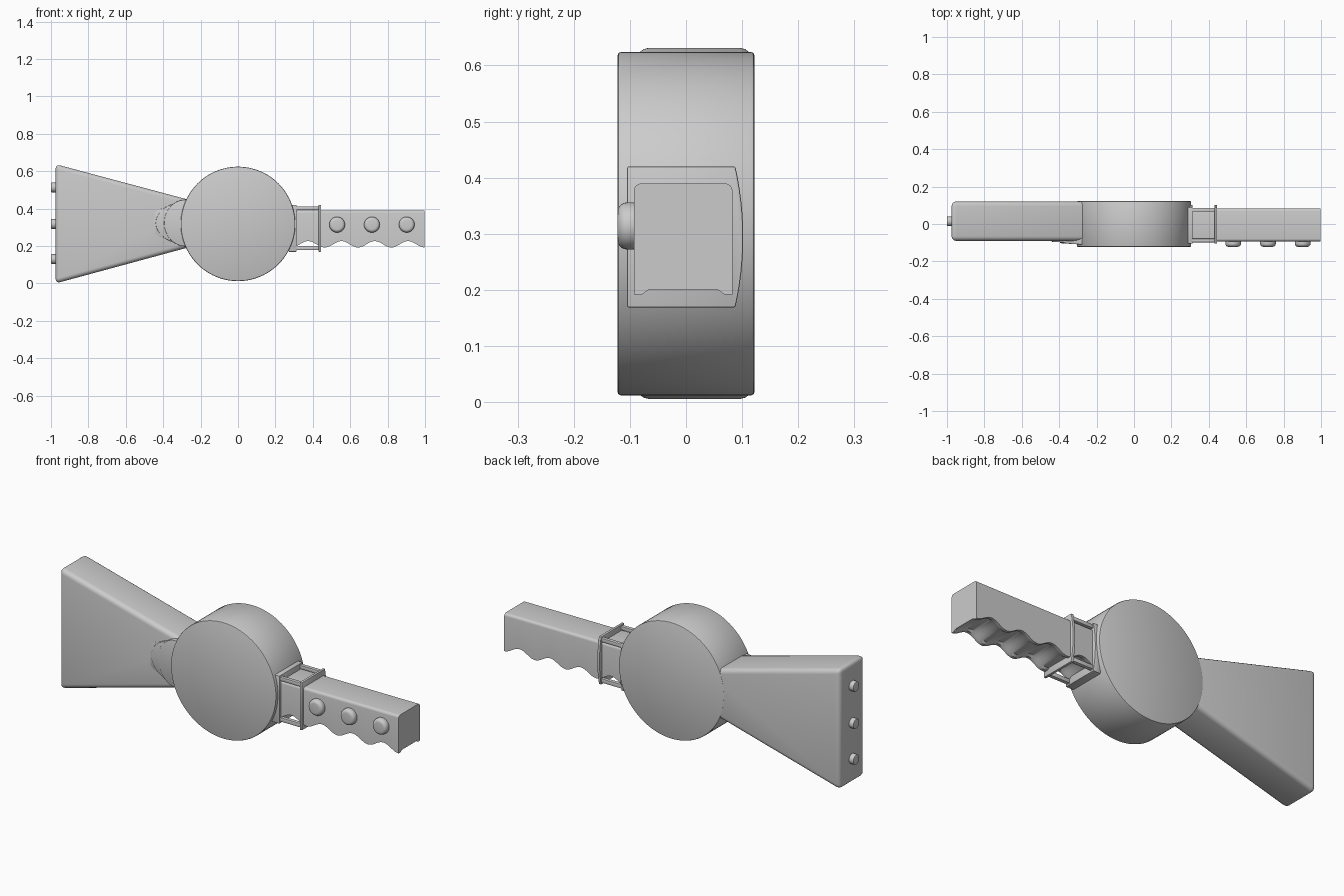
import bpy, bmesh, math
from mathutils import Matrix

if "Cube" in bpy.data.objects:
    bpy.data.objects.remove(bpy.data.objects["Cube"])

CZ = 0.318  # height of the shared centre line


def finish(bm, name, bevel=0.0, segs=3, angle=40):
    bmesh.ops.recalc_face_normals(bm, faces=bm.faces)
    if bevel:
        edges = [e for e in bm.edges if e.calc_face_angle(0) > math.radians(angle)]
        bmesh.ops.bevel(bm, geom=edges, offset=bevel, segments=segs, profile=0.5,
                        affect='EDGES', clamp_overlap=True)
    me = bpy.data.meshes.new(name)
    bm.to_mesh(me)
    bm.free()
    ob = bpy.data.objects.new(name, me)
    bpy.context.collection.objects.link(ob)
    bpy.ops.object.select_all(action='DESELECT')
    ob.select_set(True)
    bpy.context.view_layer.objects.active = ob
    bpy.ops.object.shade_smooth_by_angle(angle=math.radians(35))
    return ob


def loft(name, rings, **kw):
    """Skin closed rings of equal length and cap both ends."""
    bm = bmesh.new()
    vs = [[bm.verts.new(p) for p in r] for r in rings]
    n = len(vs[0])
    for a, b in zip(vs, vs[1:]):
        for i in range(n):
            bm.faces.new((a[i], a[(i + 1) % n], b[(i + 1) % n], b[i]))
    bm.faces.new(vs[0])
    bm.faces.new(vs[-1])
    return finish(bm, name, **kw)


def cylinder(name, centre, r, depth, axis, bevel=0.0, segs=3, n=32):
    bm = bmesh.new()
    rot = Matrix.Rotation(math.pi / 2, 4, 'X' if axis == 'y' else 'Y')
    bmesh.ops.create_cone(bm, cap_ends=True, segments=n, radius1=r, radius2=r, depth=depth,
                          matrix=Matrix.Translation(centre) @ rot)
    return finish(bm, name, bevel, segs)


def box(name, x, y, z, bevel=0.0):
    return loft(name, [[(px, y[0], z[0]), (px, y[1], z[0]), (px, y[1], z[1]), (px, y[0], z[1])]
                       for px in x], bevel=bevel, segs=2)


# Round central housing
cylinder("round_housing", (0, 0, CZ), 0.306, 0.244, 'y', 0.006, 2, 96)

# Flared body widening to the left
profile = [(-0.975, 0.0), (-0.2, 0.21), (-0.2, 0.43), (-0.975, 0.637)]
loft("flared_body", [[(x, y, z) for x, z in profile] for y in (-0.09, 0.12)],
     bevel=0.024, segs=4)

# Pegs on the wide end
for i, z in enumerate((0.13, 0.318, 0.513)):
    cylinder(f"end_peg_{i + 1}", (-0.975, 0.014, z), 0.026, 0.05, 'x', 0.004, 2, 24)

# Stepped raised ribs where body meets housing
for i, (rx, rz, y) in enumerate(((0.205, 0.10, -0.096), (0.16, 0.113, -0.103), (0.115, 0.125, -0.11))):
    rings = []
    for tip in (0, 1):
        ring = []
        for k in range(48):
            a = math.tau * k / 48
            x = rx * math.cos(a)
            ring.append((-0.28 + x, (y + 0.03 * (-x / rx) * 0.25) if tip else -0.07,
                         CZ + 0.005 + rz * math.sin(a)))
        rings.append(ring)
    loft(f"raised_rib_{i + 1}", rings, bevel=0.003, segs=2)

# Grip with a wavy, slightly grooved underside
rings = []
for i in range(85):
    x = 0.29 + 0.708 * i / 84
    w = 0.209 + 0.017 * math.cos(math.tau * (x - 0.375) / 0.178)
    g = w + 0.009
    t = 0.39
    section = [(-0.093, w), (-0.078, w), (-0.066, g), (0.056, g), (0.068, w), (0.083, w)]
    r = 0.014
    for cy, a0 in ((0.083 - r, 0), (-0.093 + r, 90)):
        for k in range(5):
            a = math.radians(a0 + 22.5 * k)
            section.append((cy + r * math.cos(a), t - r + r * math.sin(a)))
    rings.append([(x, y, z) for y, z in section])
loft("wavy_grip", rings)

# Domed buttons on the grip
for i, x in enumerate((0.53, 0.716, 0.902)):
    cylinder(f"grip_button_{i + 1}", (x, -0.1, CZ - 0.004), 0.042, 0.044, 'y', 0.017, 5)

# Collar plates with a bowed rear edge
plate = [(-0.105, 0.169), (-0.105, 0.42)]
for k in range(13):
    s = 1 - k / 6
    plate.append((0.088 + 0.014 * (1 - s * s), 0.2945 + 0.1255 * s))
for name, x0, x1 in (("inner_collar", 0.27, 0.314), ("outer_collar", 0.431, 0.445)):
    loft(name, [[(x, y, z) for y, z in plate] for x in (x0, x1)], bevel=0.003, segs=2)

# Four corner rails joining the collars
for i, (y, z) in enumerate((y, z) for y in ((-0.098, -0.078), (0.066, 0.086))
                           for z in ((0.178, 0.2), (0.392, 0.412))):
    box(f"neck_rail_{i + 1}", (0.305, 0.438), y, z, 0.003)
